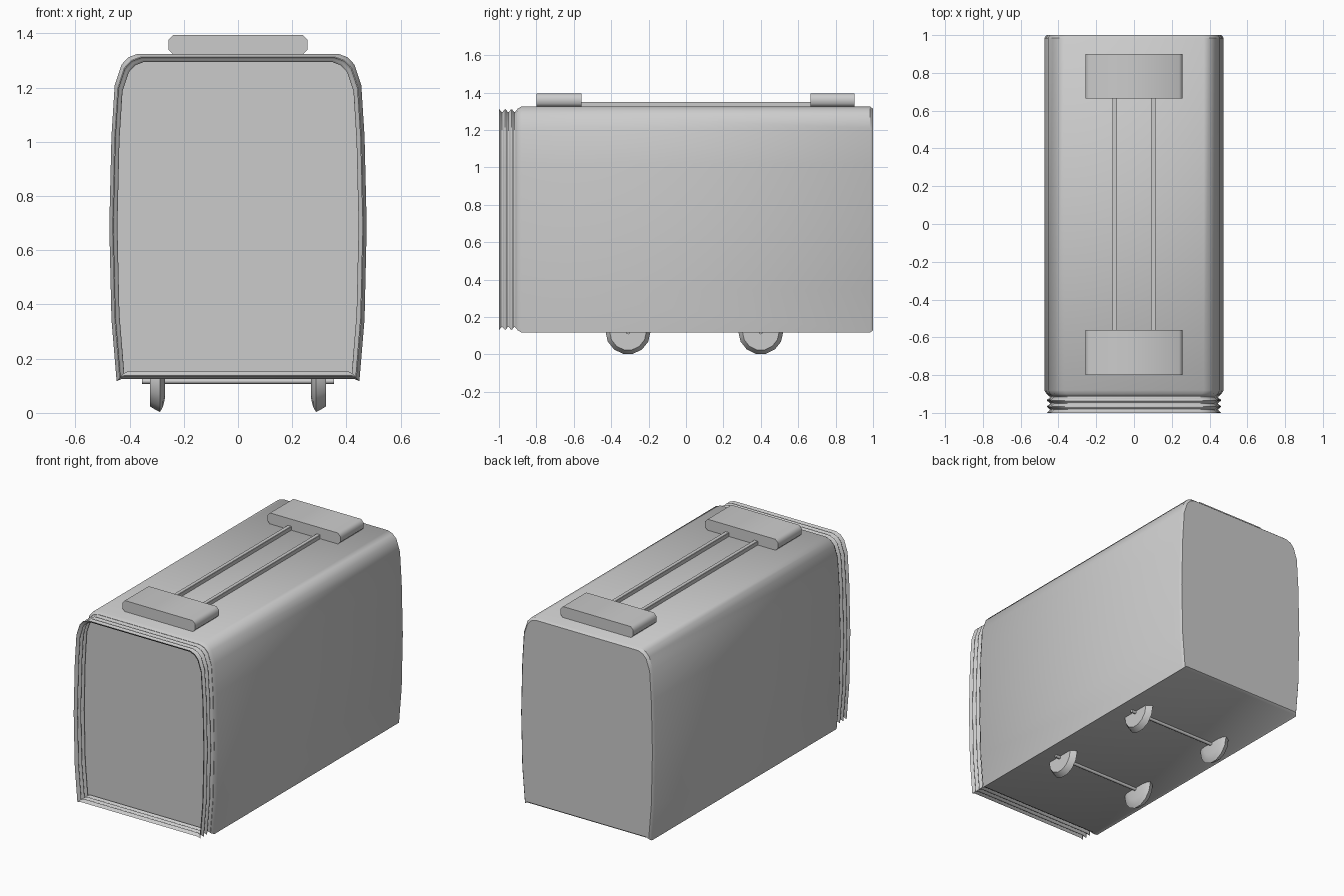
import bpy, bmesh, math

cube = bpy.data.objects.get("Cube")
if cube:
    bpy.data.objects.remove(cube)

grey = bpy.data.materials.new("plain grey")
grey.use_nodes = True
grey.diffuse_color = (0.6, 0.6, 0.6, 1)
grey.node_tree.nodes["Principled BSDF"].inputs["Base Color"].default_value = grey.diffuse_color


def loft(name, rings, cap_start=True, cap_end=True, angle=40):
    """Skin a row of equal-length closed rings and shade it smooth by angle."""
    bm = bmesh.new()
    rows = [[bm.verts.new(p) for p in ring] for ring in rings]
    n = len(rows[0])
    for a, b in zip(rows, rows[1:]):
        for i in range(n):
            j = (i + 1) % n
            bm.faces.new((a[i], a[j], b[j], b[i]))
    if cap_start:
        bm.faces.new(rows[0])
    if cap_end:
        bm.faces.new(rows[-1])
    bmesh.ops.recalc_face_normals(bm, faces=bm.faces)
    mesh = bpy.data.meshes.new(name)
    bm.to_mesh(mesh)
    bm.free()
    obj = bpy.data.objects.new(name, mesh)
    bpy.context.collection.objects.link(obj)
    mesh.materials.append(grey)
    bpy.ops.object.select_all(action='DESELECT')
    obj.select_set(True)
    bpy.context.view_layer.objects.active = obj
    bpy.ops.object.shade_smooth_by_angle(angle=math.radians(angle))
    return obj


# Half outline of the body, from top to bottom
HALF = [(0.37, 1.325), (0.405, 1.312), (0.43, 1.285), (0.455, 1.21), (0.467, 1.02),
        (0.475, 0.69), (0.467, 0.345), (0.448, 0.117), (0.43, 0.125)]
OUTLINE = HALF + [(-x, z) for x, z in reversed(HALF)]
HALF_W, HALF_H, MID_Z = 0.475, 0.605, 0.72


def body_ring(y, inset):
    sx, sz = 1 - inset / HALF_W, 1 - inset / HALF_H
    return [(x * sx, y, MID_Z + (z - MID_Z) * sz) for x, z in OUTLINE]


# Body, with narrowed ends
loft("body", [body_ring(y, d) for y, d in
              [(-0.9, 0.03), (-0.9, 0.012), (-0.88, 0), (0.985, 0), (1, 0.012)]])

# Open ribbed collar around the recessed front panel
STEPS = 24
loft("front_bellows",
     [body_ring(-1 + 0.1 * i / STEPS, 0.022 - 0.008 * math.cos(math.tau * 3 * i / STEPS))
      for i in range(STEPS + 1)], False, False, 60)


def block_ring(y, w, z0, z1, c):
    pts = [(w, z0 + c), (w, z1 - c), (w - c, z1), (c - w, z1),
           (-w, z1 - c), (-w, z0 + c), (c - w, z0), (w - c, z0)]
    return [(x, y, z) for x, z in pts]


# Top handle: two end blocks joined by two rods
for name, y0, y1 in [("front_handle_block", -0.8, -0.56), ("rear_handle_block", 0.665, 0.9)]:
    loft(name, [block_ring(y, 0.257, 1.323, 1.395, 0.018) for y in (y0, y1)], angle=50)

for name, side in [("left", 1), ("right", -1)]:
    rod = loft(name + "_handle_rod", [block_ring(y, 0.013, 1.323, 1.35, 0.002)
                                      for y in (-0.57, 0.67)])
    rod.location.x = side * 0.102


def wheel_ring(x, r, y, z, sides=14):
    return [(x, y + r * math.cos(math.tau * i / sides), z + r * math.sin(math.tau * i / sides))
            for i in range(sides)]


# Domed wheels, half sunk in the body, on thin axles
WHEEL = [(0.27, 0.07), (0.277, 0.1), (0.288, 0.12), (0.31, 0.108), (0.325, 0.098)]
for end, y in [("front", -0.31), ("rear", 0.4)]:
    for name, side in [("left", 1), ("right", -1)]:
        loft(f"{end}_{name}_wheel", [wheel_ring(side * x, r, y, 0.12) for x, r in WHEEL], angle=50)
    loft(end + "_axle", [wheel_ring(x, 0.01, y, 0.117, 8) for x in (-0.355, 0.355)], angle=50)
